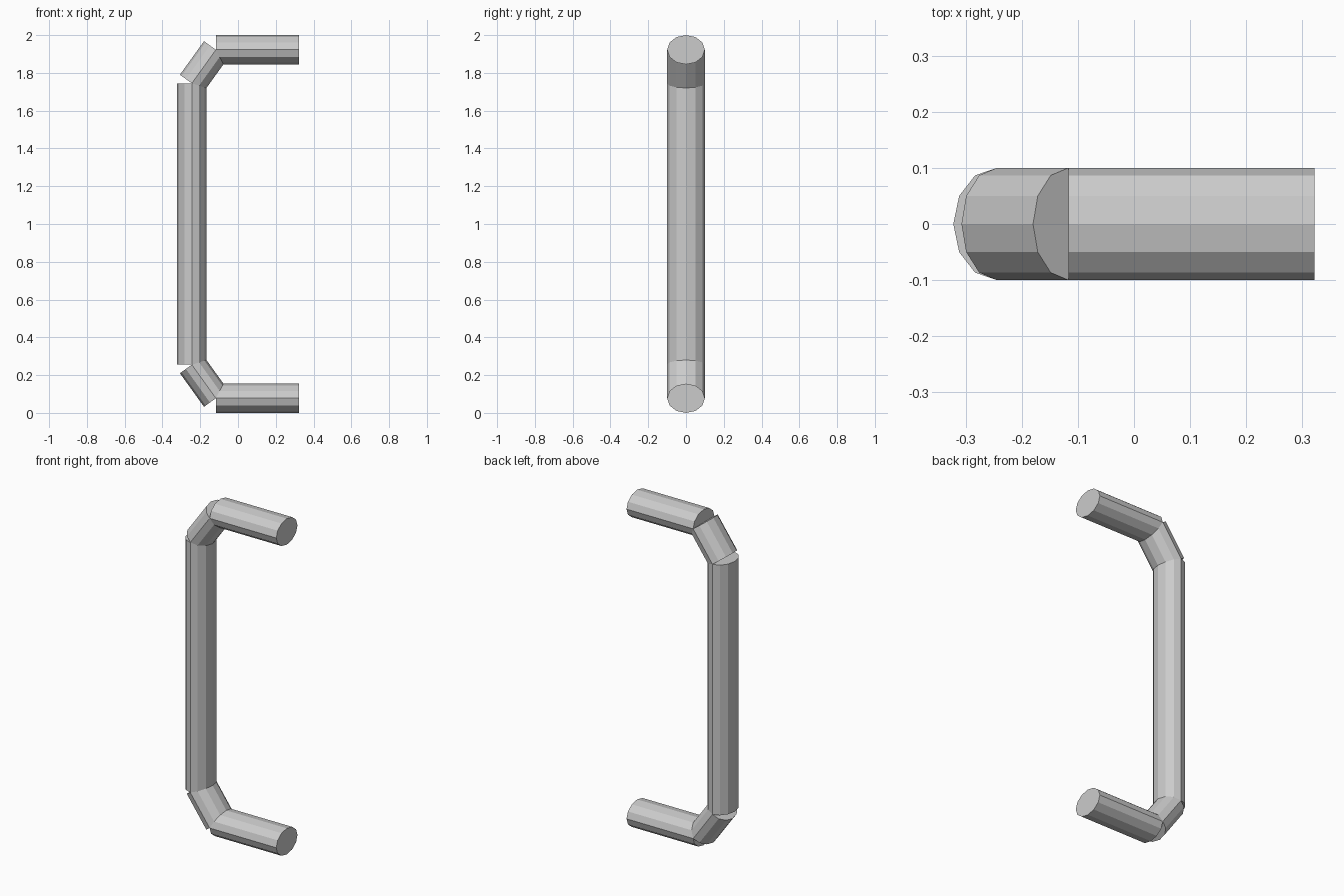
import bpy
import math

if "Cube" in bpy.data.objects:
    bpy.data.objects.remove(bpy.data.objects["Cube"])

HALF_DEPTH = 0.10    # oval half-width along y
HALF_THICK = 0.0775  # oval half-width in the xz plane


def rod(name, start, end):
    """Capped 12-sided oval rod between two (x, z) points."""
    dx, dz = end[0] - start[0], end[1] - start[1]
    bpy.ops.mesh.primitive_cylinder_add(
        vertices=12, radius=1, depth=1,
        location=((start[0] + end[0]) / 2, 0, (start[1] + end[1]) / 2),
        rotation=(0, math.atan2(dx, dz), 0))
    obj = bpy.context.object
    obj.name = name
    obj.scale = (HALF_THICK, HALF_DEPTH, math.hypot(dx, dz))
    return obj


# Centre line of the upper half, mirrored about z = 1 for the lower half
wall_end, bend, grip_end = (0.322, 1.9225), (-0.117, 1.9225), (-0.2445, 1.745)


def lower(p):
    return (p[0], 2 - p[1])


# Vertical grip
rod("grip", lower(grip_end), grip_end)

# Angled corners and mounting posts
rod("upper_corner", grip_end, bend)
rod("upper_post", bend, wall_end)
rod("lower_corner", lower(grip_end), lower(bend))
rod("lower_post", lower(bend), lower(wall_end))
